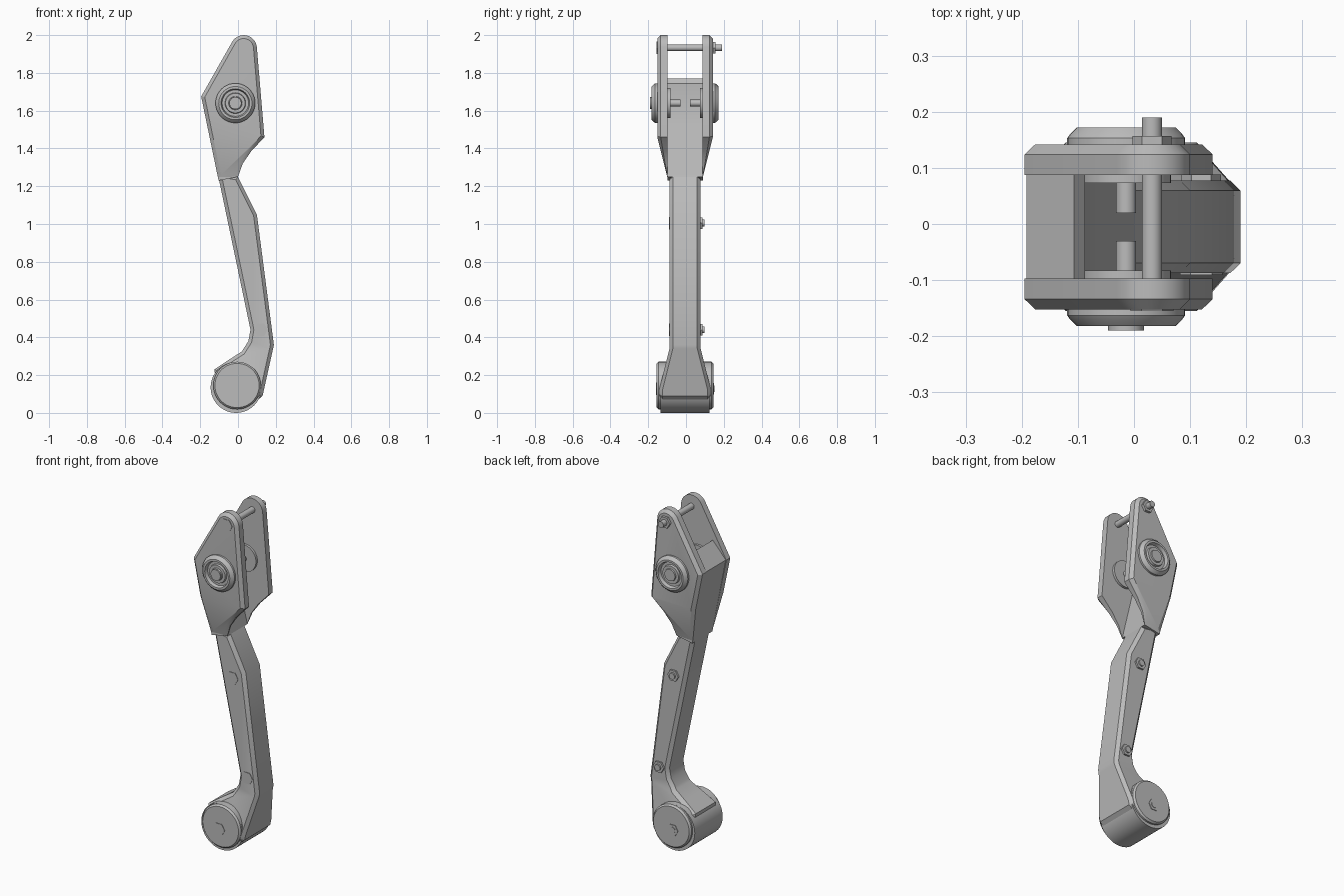
import bpy, bmesh, math

if "Cube" in bpy.data.objects:
    bpy.data.objects.remove(bpy.data.objects["Cube"])

MID = -0.005  # centre plane of the body in y
grey = bpy.data.materials.new("plain_grey")
grey.diffuse_color = (0.5, 0.5, 0.5, 1)
grey.use_nodes = True
grey.node_tree.nodes["Principled BSDF"].inputs["Base Color"].default_value = grey.diffuse_color


def finish(name, bm, mirror=False, angle=30):
    bmesh.ops.recalc_face_normals(bm, faces=bm.faces[:])
    me = bpy.data.meshes.new(name)
    bm.to_mesh(me)
    bm.free()
    me.materials.append(grey)
    for p in me.polygons:
        p.use_smooth = True
    me.set_sharp_from_angle(angle=math.radians(angle))
    ob = bpy.data.objects.new(name, me)
    bpy.context.collection.objects.link(ob)
    ob.location.y = MID
    if mirror:
        mod = ob.modifiers.new("both_sides", 'MIRROR')
        mod.use_axis = (False, True, False)
    return ob


def prism(name, outline, inner, outer, chamfer=0.0, cuts=(), warp=None):
    """Mirrored slab: outline in x/z, from inner to outer y, outer rim chamfered."""
    bm = bmesh.new()
    base = bm.faces.new([bm.verts.new((x, inner, z)) for x, z in outline])
    cap = bmesh.ops.extrude_face_region(bm, geom=[base], use_keep_orig=True)["geom"]
    for v in (g for g in cap if isinstance(g, bmesh.types.BMVert)):
        v.co.y = outer
    bmesh.ops.recalc_face_normals(bm, faces=bm.faces[:])
    if chamfer:
        top = [f for f in bm.faces if all(v.co.y > outer - 1e-5 for v in f.verts)]
        rim = list(top[0].verts)
        bmesh.ops.inset_region(bm, faces=top, thickness=chamfer, use_even_offset=True)
        keep = {v for f in bm.faces if all(w.co.y > outer - 1e-5 for w in f.verts)
                and len(f.verts) == len(outline) for v in f.verts}
        for v in bm.verts:
            if v.co.y > outer - 1e-5 and v not in keep:
                v.co.y -= chamfer
    if inner == 0:
        low = [f for f in bm.faces if all(v.co.y < 1e-5 for v in f.verts)]
        bmesh.ops.delete(bm, geom=low, context='FACES_ONLY')
    for z in cuts:
        bmesh.ops.bisect_plane(bm, geom=bm.verts[:] + bm.edges[:] + bm.faces[:],
                               plane_co=(0, 0, z), plane_no=(0, 0, 1))
    if warp:
        for v in bm.verts:
            v.co.y = warp(v.co.y, v.co.z)
    return finish(name, bm, True, 25)


def lathe(name, x, z, profile, n=40, mirror=False):
    """Turned part around the y direction; profile is (radius, y)."""
    bm = bmesh.new()
    rings = []
    for r, y in profile:
        k = n if r > 0 else 1
        rings.append([bm.verts.new((x + r * math.cos(i * math.tau / n), y,
                                    z + r * math.sin(i * math.tau / n))) for i in range(k)])
    for a, b in zip(rings, rings[1:]):
        for i in range(n):
            j = (i + 1) % n
            quad = [a[i % len(a)], a[j % len(a)], b[j % len(b)], b[i % len(b)]]
            bm.faces.new(list(dict.fromkeys(quad)))
    return finish(name, bm, mirror)


def rod(name, x, z, r, y0, y1, n=24):
    return lathe(name, x, z, [(0, y0), (r, y0), (r, y1), (0, y1)], n)


def clamp(t):
    return max(0.0, min(1.0, t))


# fork cheeks: rounded tip, tapering into the arm below z = 1.46
tip = [(0.03 + 0.07 * math.cos(math.radians(a)), 1.93 + 0.07 * math.sin(math.radians(a)))
       for a in range(5, 151, 12)]
cheek = tip + [(-0.195, 1.675), (-0.105, 1.24), (0.0, 1.25), (0.025, 1.32),
               (0.07, 1.385), (0.14, 1.46)]
IN = 0.092
prism("fork_cheeks", cheek, IN, 0.147, 0.018, (1.46,),
      lambda y, z: IN + (y - IN) * clamp((z - 1.24) / 0.22))

# web closing the left side of the fork
web = [(-0.192, 1.675), (-0.107, 1.77), (-0.087, 1.745), (-0.087, 1.62),
       (-0.065, 1.52), (0.0, 1.25), (-0.103, 1.23)]
prism("fork_web", web, 0, IN + 0.002)

# arm with a foot that flares towards the roller
arm = [(-0.108, 1.27), (0.0, 1.25), (0.1, 1.05), (0.19, 0.36), (0.13, 0.09), (0.06, 0.03),
       (-0.04, 0.03), (-0.11, 0.1), (-0.125, 0.23), (-0.05, 0.28), (0.02, 0.325),
       (0.055, 0.38), (0.066, 0.44)]
prism("arm", arm, 0, 0.0825, 0.018, (0.34, 0.12),
      lambda y, z: y + (0.055 * clamp((0.34 - z) / 0.22) if y > 0.03 else 0))

# roller and its end housing
lathe("roller", -0.01, 0.135, [(0, -0.13), (0.135, -0.13), (0.135, 0.13), (0, 0.13)], 48)
lathe("roller_housing", -0.005, 0.145,
      [(0, -0.15), (0.117, -0.15), (0.126, -0.14), (0.126, 0.14), (0.117, 0.15), (0, 0.15)], 48)

# pivot hubs with recessed rings, inner flanges and stub axles
hx, hz = -0.014, 1.64
lathe("pivot_hubs", hx, hz,
      [(0.105, 0.13), (0.105, 0.158), (0.1, 0.165), (0.088, 0.177), (0.076, 0.177),
       (0.07, 0.158), (0.055, 0.158), (0.052, 0.17), (0.036, 0.17), (0.034, 0.177),
       (0, 0.177)], 40, True)
lathe("inner_flanges", hx, hz, [(0.08, 0.1), (0.08, 0.078), (0, 0.078)], 40, True)
lathe("stub_axles", hx, hz, [(0.018, 0.09), (0.018, 0.025), (0, 0.025)], 24, True)
rod("front_pivot_button", hx, hz, 0.032, -0.185, -0.17)

# bolts: x, z, front face, back face, end of the thread
bolts = {"tip": (0.032, 1.933, -0.147, 0.147, 0.195),
         "upper_arm": (0.025, 1.005, -0.0825, 0.0825, 0.102),
         "lower_arm": (0.12, 0.44, -0.0825, 0.0825, 0.102),
         "roller": (-0.015, 0.128, -0.15, 0.15, 0.156)}
for part, (x, z, front, back, end) in bolts.items():
    nut = back + min(0.015, (end - back) * 0.55)
    rod(part + "_bolt_head", x, z, 0.038, front - 0.003, front + 0.02, 6)
    rod(part + "_bolt_nut", x, z, 0.035, back - 0.01, nut, 6)
    rod(part + "_bolt_shaft", x, z, 0.018, front + 0.01, end)
